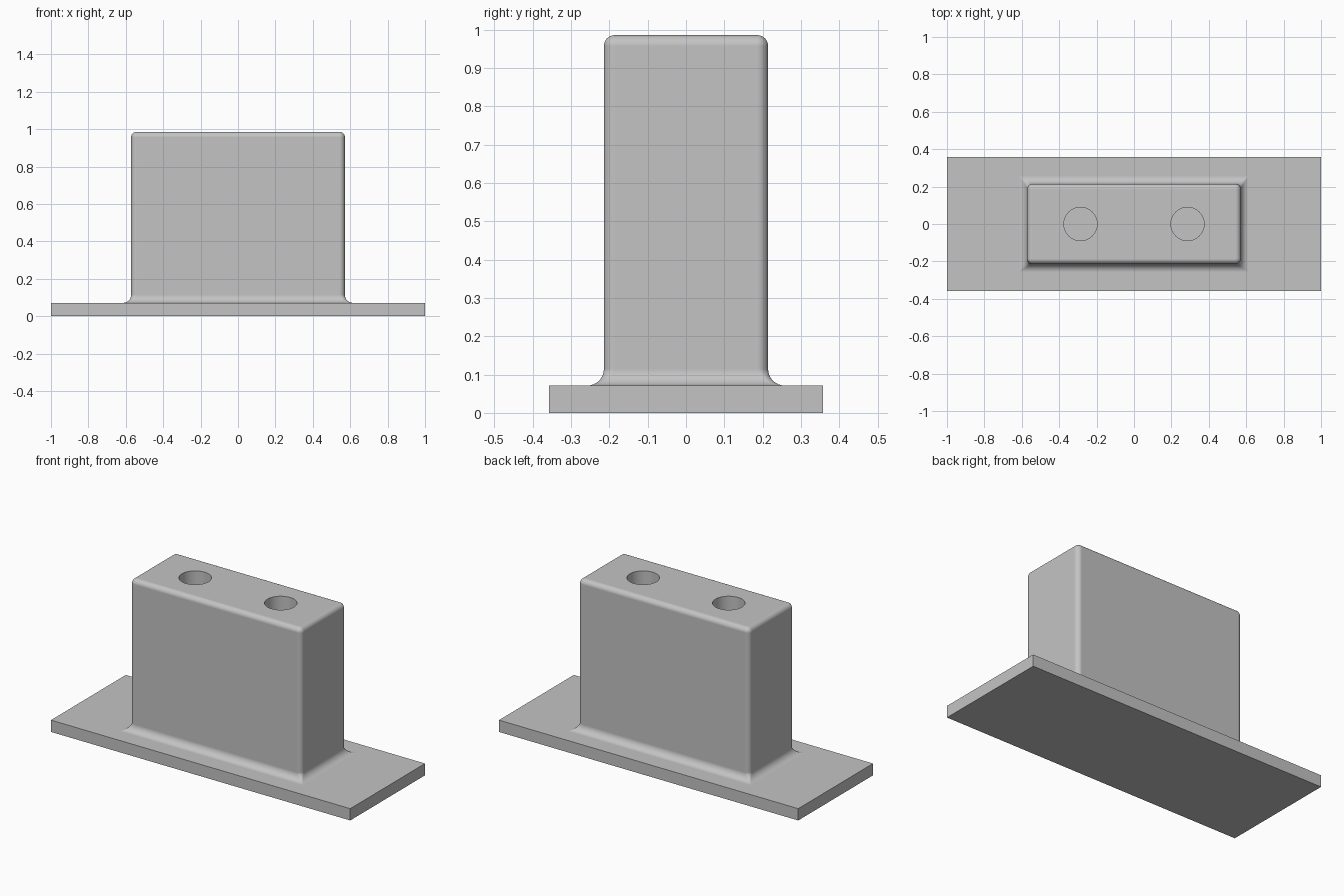
import bpy, bmesh, math
from mathutils import Matrix

cube = bpy.data.objects.get("Cube")
if cube:
    bpy.data.objects.remove(cube, do_unlink=True)

grey = bpy.data.materials.new("plain grey")
grey.use_nodes = True
colour = (0.55, 0.55, 0.55, 1)
grey.diffuse_color = colour
grey.node_tree.nodes["Principled BSDF"].inputs["Base Color"].default_value = colour

# Main dimensions
PLATE = (2.0, 0.714, 0.0714)
HALF_X, HALF_Y, TOP = 0.5714, 0.2143, 0.986
ROUND, FILLET, STEPS = 0.0286, 0.043, 8
HOLE_X, HOLE_R, HOLE_DEPTH = 0.286, 0.089, 0.57


def finish(name, bm):
    bmesh.ops.remove_doubles(bm, verts=bm.verts, dist=1e-5)
    bmesh.ops.recalc_face_normals(bm, faces=bm.faces)
    mesh = bpy.data.meshes.new(name)
    bm.to_mesh(mesh)
    bm.free()
    mesh.materials.append(grey)
    obj = bpy.data.objects.new(name, mesh)
    bpy.context.collection.objects.link(obj)
    return obj


def ring(bm, grow, z, radius):
    """Rounded rectangle, grown outward from the block outline."""
    verts = []
    for quarter, (sx, sy) in enumerate([(1, 1), (-1, 1), (-1, -1), (1, -1)]):
        for i in range(STEPS + 1):
            a = (quarter + i / STEPS) * math.pi / 2
            verts.append(bm.verts.new((sx * (HALF_X + grow - radius) + radius * math.cos(a),
                                       sy * (HALF_Y + grow - radius) + radius * math.sin(a), z)))
    return verts


# Base plate
bm = bmesh.new()
bmesh.ops.create_cube(bm, size=1, matrix=Matrix.Translation((0, 0, PLATE[2] / 2))
                      @ Matrix.Diagonal((*PLATE, 1)))
plate = finish("base_plate", bm)

# Upright block: flared foot, straight sides, rounded top rim
bm = bmesh.new()
rings = [ring(bm, FILLET, PLATE[2] / 2, 0)]
for i in range(STEPS + 1):
    a = i / STEPS * math.pi / 2
    rings.append(ring(bm, FILLET * (1 - math.sin(a)),
                      PLATE[2] + FILLET * (1 - math.cos(a)), ROUND * i / STEPS))
for i in range(STEPS + 1):
    a = i / STEPS * math.pi / 2
    rings.append(ring(bm, ROUND * (math.cos(a) - 1),
                      TOP + ROUND * (math.sin(a) - 1), ROUND * math.cos(a)))
for low, high in zip(rings, rings[1:]):
    for i in range(len(low)):
        j = (i + 1) % len(low)
        bm.faces.new((low[i], low[j], high[j], high[i]))
bm.faces.new(rings[0])
bm.faces.new(rings[-1])
block = finish("upright_block", bm)

# Cutter for the two blind holes
bm = bmesh.new()
for side in (-1, 1):
    bmesh.ops.create_cone(bm, cap_ends=True, segments=48, radius1=HOLE_R, radius2=HOLE_R,
                          depth=2 * HOLE_DEPTH,
                          matrix=Matrix.Translation((side * HOLE_X, 0, TOP)))
cutter = finish("hole_cutter", bm)

# Join into one solid and drill it
for other, kind in ((plate, "UNION"), (cutter, "DIFFERENCE")):
    mod = block.modifiers.new(kind.title(), "BOOLEAN")
    mod.object, mod.operation, mod.solver = other, kind, "EXACT"
    bpy.context.view_layer.objects.active = block
    bpy.ops.object.modifier_apply(modifier=mod.name)
    bpy.data.objects.remove(other, do_unlink=True)
block.name = "block_on_base_plate"

# Smooth rounds, crisp edges, flat faces
bpy.ops.object.select_all(action="DESELECT")
block.select_set(True)
bpy.ops.object.shade_smooth_by_angle(angle=math.radians(35))
weighted = block.modifiers.new("Weighted Normals", "WEIGHTED_NORMAL")
weighted.keep_sharp = True
